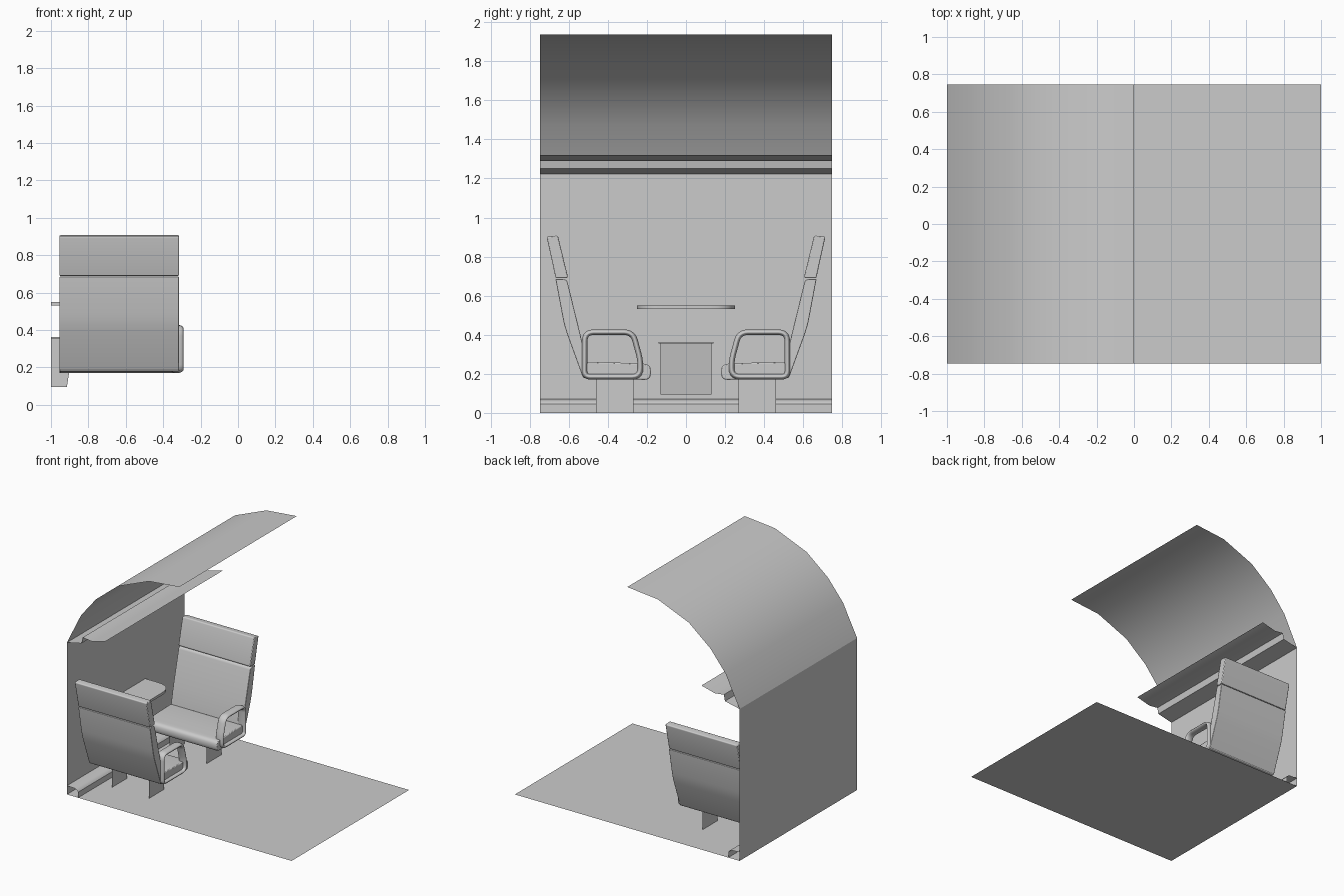
import bpy, bmesh, math
from mathutils import Vector

if "Cube" in bpy.data.objects:
    bpy.data.objects.remove(bpy.data.objects["Cube"])


def rounded(points, radii, steps=4):
    """Closed 2D outline with each corner replaced by a small curve."""
    out, n = [], len(points)
    for i, p in enumerate(points):
        r = radii[i] if isinstance(radii, (list, tuple)) else radii
        p = Vector(p)
        if r == 0:
            out.append(p)
            continue
        a, b = Vector(points[i - 1]), Vector(points[(i + 1) % n])
        s, e = p + (a - p).normalized() * r, p + (b - p).normalized() * r
        for k in range(steps + 1):
            t = k / steps
            out.append(s * (1 - t) ** 2 + p * 2 * t * (1 - t) + e * t * t)
    return out


def finish(name, bm, bevel=0):
    bmesh.ops.recalc_face_normals(bm, faces=bm.faces)
    mesh = bpy.data.meshes.new(name)
    bm.to_mesh(mesh)
    bm.free()
    ob = bpy.data.objects.new(name, mesh)
    bpy.context.collection.objects.link(ob)
    bpy.ops.object.select_all(action='DESELECT')
    ob.select_set(True)
    bpy.context.view_layer.objects.active = ob
    bpy.ops.object.shade_smooth_by_angle(angle=math.radians(35))
    if bevel:
        m = ob.modifiers.new("soft_edges", 'BEVEL')
        m.width, m.segments = bevel, 2
        m.limit_method, m.angle_limit = 'ANGLE', math.radians(45)
    return ob


def sheet(name, profile):
    """Open x,z profile swept along the whole length in y."""
    bm = bmesh.new()
    rows = [[bm.verts.new((x, y, z)) for x, z in profile] for y in (-0.747, 0.747)]
    for i in range(len(profile) - 1):
        bm.faces.new((rows[0][i], rows[0][i + 1], rows[1][i + 1], rows[1][i]))
    return finish(name, bm)


def prism(name, outline, place, offset, bevel=0):
    """Closed outline mapped to 3D by place(), extruded by offset."""
    bm = bmesh.new()
    f = bm.faces.new([bm.verts.new(place(*p)) for p in outline])
    ext = bmesh.ops.extrude_face_region(bm, geom=[f])["geom"]
    bmesh.ops.translate(bm, vec=offset,
                        verts=[v for v in ext if isinstance(v, bmesh.types.BMVert)])
    return finish(name, bm, bevel)


# Carriage shell
sheet("floor", [(-1, 0), (1, 0)])
sheet("side_wall", [(-1, 0), (-1, 1.222)])
sheet("vaulted_ceiling", [(-1, 1.222), (-.874, 1.475), (-.74, 1.64),
                          (-.55, 1.795), (-.27, 1.91), (0, 1.936)])
sheet("luggage_rack", [(-1, 1.222), (-.87, 1.25), (-.86, 1.30), (-.78, 1.29), (-.66, 1.32)])
sheet("heating_duct", [(-1, .07), (-.93, .067), (-.91, .058), (-.9, .045), (-.9, 0)])

# Folding table on the wall
table = rounded([(-1, -.25), (-.76, -.25), (-.76, .25), (-1, .25)], [0, .13, .13, 0], 6)
prism("table", table, lambda x, y: (x, y, .531), (0, 0, .02))

# Litter bin with lid
prism("bin", [(-1, .095), (-.915, .095), (-.875, .355), (-1, .355)],
      lambda x, z: (x, -.131, z), (0, .262, 0))
prism("bin_lid", [(-1, -.142), (-.866, -.142), (-.866, .142), (-1, .142)],
      lambda x, y: (x, y, .354), (0, 0, .01))

# Facing seats, mirrored about y = 0
X0, WIDTH = -.955, .64
cushion = rounded([(-.53, .18), (-.18, .168), (-.18, .25), (-.28, .255), (-.51, .262)],
                  [.01, .035, .035, .04, .01])
backrest = rounded([(-.528, .182), (-.622, .44), (-.668, .685), (-.61, .685),
                    (-.533, .37), (-.50, .20)], [.01, .05, .005, .02, .05, .01])
headrest = rounded([(-.667, .69), (-.714, .902), (-.656, .908), (-.603, .69)],
                   [.005, .01, .01, .015])
arm_loop = rounded([(-.52, .185), (-.232, .185), (-.235, .275), (-.272, .413), (-.518, .413)],
                   [.03, .045, .03, .045, .045], 5)

for s, side in ((1, "front"), (-1, "back")):
    def across(y, z, s=s):
        return (X0, s * y, z)

    prism(side + "_seat_cushion", cushion, across, (WIDTH, 0, 0), .006)
    prism(side + "_backrest", backrest, across, (WIDTH, 0, 0), .006)
    prism(side + "_headrest", headrest, across, (WIDTH, 0, 0), .006)

    # Looped armrest on the aisle side
    curve = bpy.data.curves.new(side + "_armrest", 'CURVE')
    curve.dimensions = '3D'
    curve.bevel_depth, curve.bevel_resolution = .015, 3
    spline = curve.splines.new('POLY')
    spline.points.add(len(arm_loop) - 1)
    for pt, (y, z) in zip(spline.points, arm_loop):
        pt.co = (0, s * y, z, 1)
    spline.use_cyclic_u = True
    arm = bpy.data.objects.new(side + "_armrest", curve)
    arm.location.x, arm.scale.x = -.327, 2.3
    bpy.context.collection.objects.link(arm)

    # Thin plate legs
    for i, x in enumerate((-.8, -.47)):
        bm = bmesh.new()
        bm.faces.new([bm.verts.new((x, s * y, z)) for y, z in
                      ((-.46, 0), (-.27, 0), (-.27, .185), (-.46, .185))])
        finish(f"{side}_leg_{i + 1}", bm)
